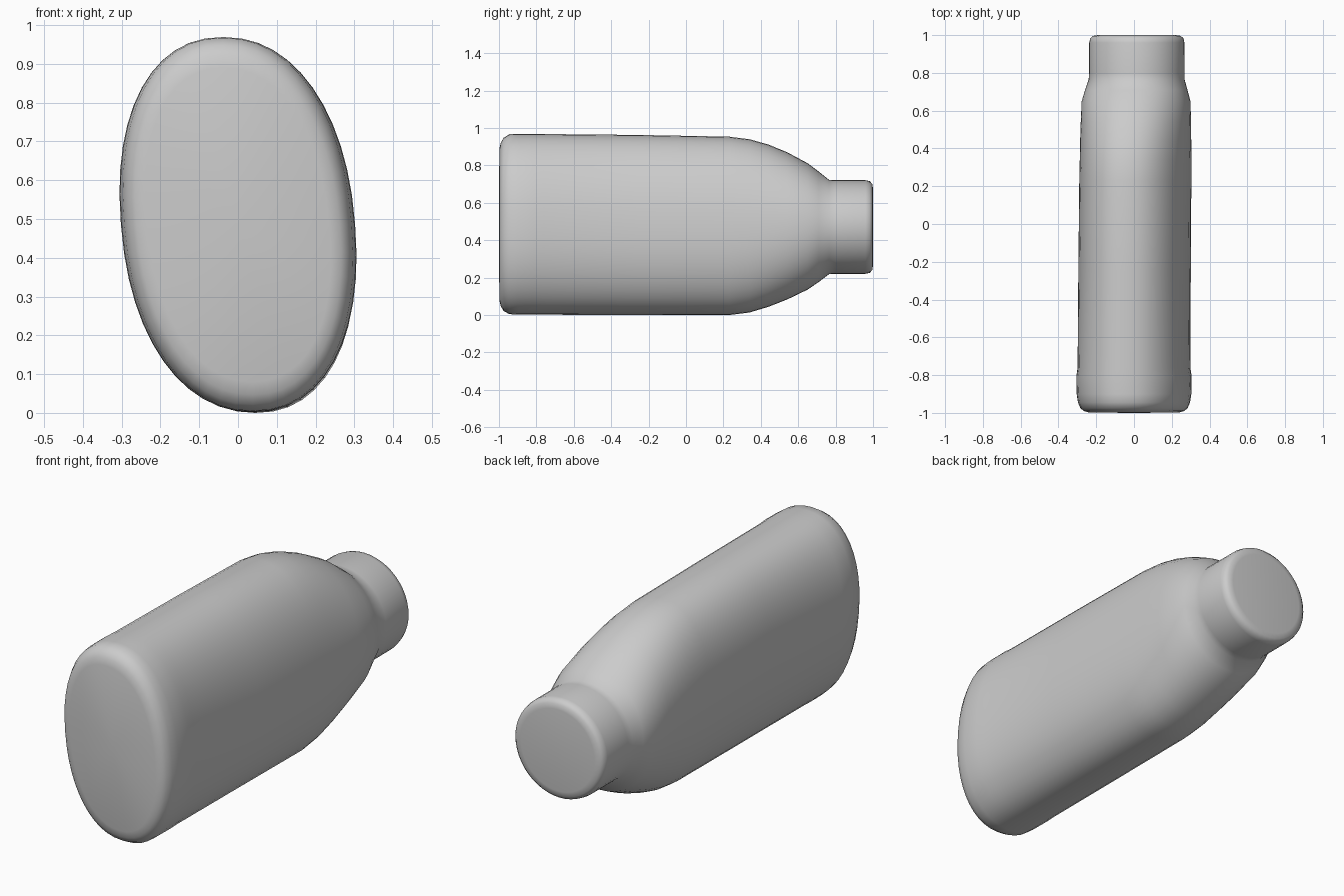
import bpy, bmesh, math

SEGMENTS = 48

# Stations along the flask: y, centre x, centre z, half width, half height, roundness exponent, lean
STATIONS = [
    (-0.998, 0.00, 0.490, 0.235, 0.405, 2.20, 0.038),
    (-0.990, 0.00, 0.490, 0.262, 0.438, 2.20, 0.038),
    (-0.975, 0.00, 0.490, 0.280, 0.463, 2.20, 0.038),
    (-0.945, 0.00, 0.491, 0.293, 0.481, 2.20, 0.038),
    (-0.900, 0.00, 0.491, 0.300, 0.483, 2.20, 0.038),
    (-0.810, 0.00, 0.491, 0.302, 0.483, 2.20, 0.038),
    (-0.760, 0.00, 0.490, 0.295, 0.483, 2.20, 0.038),
    (-0.250, 0.003, 0.487, 0.294, 0.481, 2.20, 0.038),
    (0.230, 0.007, 0.482, 0.293, 0.477, 2.20, 0.038),
    (0.340, 0.008, 0.482, 0.292, 0.463, 2.18, 0.035),
    (0.440, 0.009, 0.483, 0.292, 0.434, 2.15, 0.030),
    (0.540, 0.010, 0.482, 0.291, 0.394, 2.12, 0.022),
    (0.650, 0.011, 0.479, 0.288, 0.338, 2.08, 0.014),
    (0.710, 0.012, 0.477, 0.271, 0.295, 2.04, 0.006),
    (0.765, 0.014, 0.476, 0.254, 0.252, 2.00, 0.0),
    (0.800, 0.015, 0.476, 0.253, 0.250, 2.00, 0.0),
    (0.960, 0.015, 0.476, 0.252, 0.250, 2.00, 0.0),
    (0.983, 0.015, 0.476, 0.247, 0.245, 2.00, 0.0),
    (0.996, 0.015, 0.476, 0.232, 0.230, 2.00, 0.0),
    (1.000, 0.015, 0.476, 0.205, 0.205, 2.00, 0.0),
]


def signed_power(value, power):
    return math.copysign(abs(value) ** power, value)


def ring(bm, y, cx, cz, width, height, exponent, lean):
    verts = []
    for i in range(SEGMENTS):
        angle = math.tau * i / SEGMENTS
        u = signed_power(math.cos(angle), 2 / exponent)
        t = signed_power(math.sin(angle), 2 / exponent)
        verts.append(bm.verts.new((cx + width * u - lean * t, y, cz + height * t)))
    return verts


# Flattened flask: base, oval body, shoulders and round neck in one loft
bm = bmesh.new()
rings = [ring(bm, *station) for station in STATIONS]
for a, b in zip(rings, rings[1:]):
    for i in range(SEGMENTS):
        j = (i + 1) % SEGMENTS
        bm.faces.new((a[i], a[j], b[j], b[i]))

# Closed ends
for end, y in ((rings[0], -1.0), (rings[-1], 0.998)):
    cx = sum(v.co.x for v in end) / SEGMENTS
    cz = sum(v.co.z for v in end) / SEGMENTS
    centre = bm.verts.new((cx, y, cz))
    for i in range(SEGMENTS):
        bm.faces.new((end[i], end[(i + 1) % SEGMENTS], centre))

# Rest the lowest point on the ground
lowest = min(v.co.z for v in bm.verts)
bmesh.ops.translate(bm, verts=bm.verts, vec=(0, 0, -lowest))
bmesh.ops.recalc_face_normals(bm, faces=bm.faces)
for face in bm.faces:
    face.smooth = True

mesh = bpy.data.meshes.new("bottle")
bm.to_mesh(mesh)
bm.free()
bottle = bpy.data.objects.new("bottle", mesh)
bpy.context.collection.objects.link(bottle)
